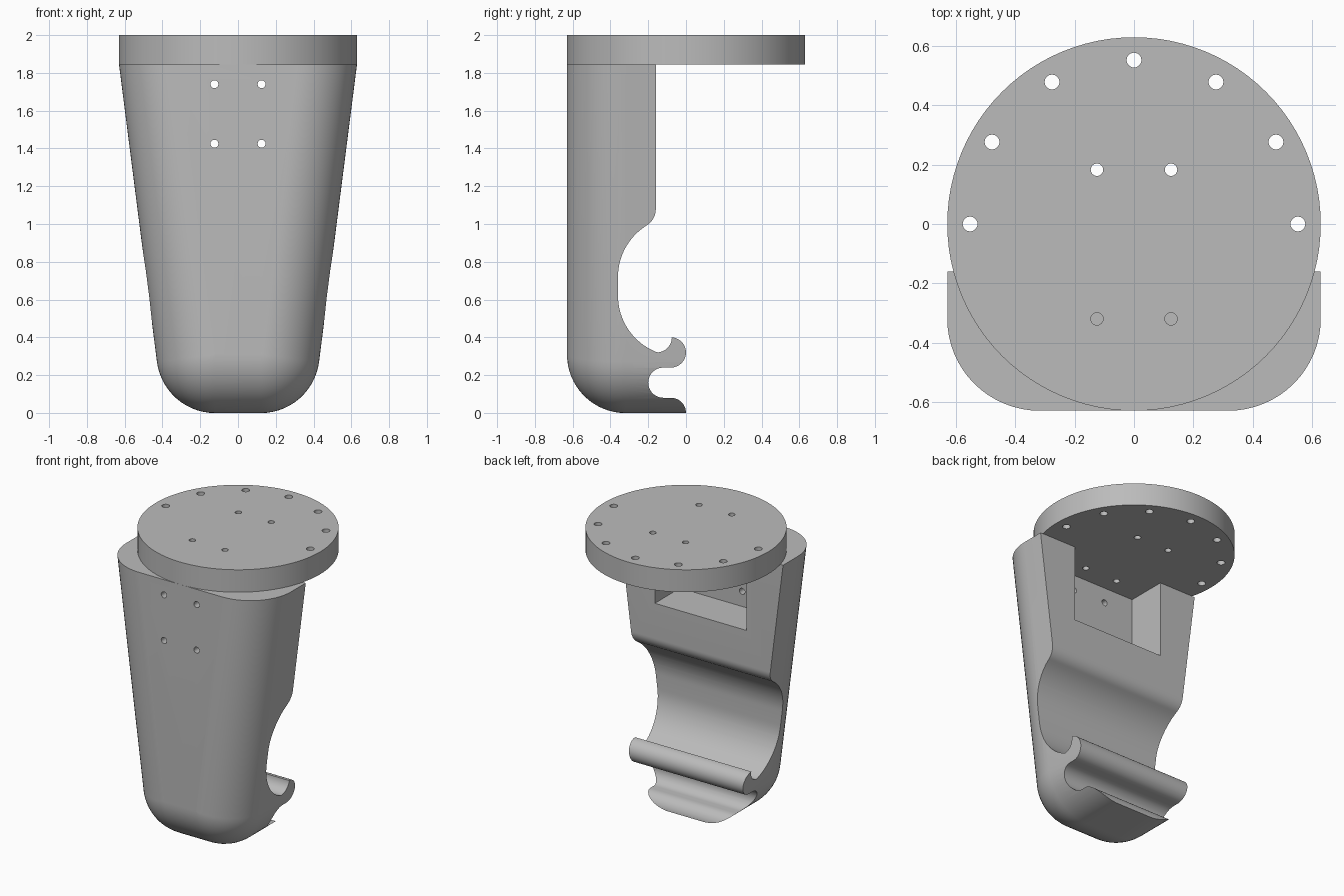
import bpy, bmesh
from math import sin, cos, atan2, pi, radians
from mathutils import Matrix, Vector

cube = bpy.data.objects.get("Cube")
if cube:
    bpy.data.objects.remove(cube, do_unlink=True)

HALF = 0.63      # half width and plate radius
SHELF = 1.845    # underside of the plate
R = 0.31         # edge rounding of the bracket
TAPER = atan2(0.2, 1.56)

grey = bpy.data.materials.new("plain_grey")
grey.use_nodes = True
grey.diffuse_color = (0.5, 0.5, 0.5, 1)
grey.node_tree.nodes["Principled BSDF"].inputs["Base Color"].default_value = (0.5, 0.5, 0.5, 1)


def add_object(name, bm):
    bmesh.ops.recalc_face_normals(bm, faces=bm.faces)
    mesh = bpy.data.meshes.new(name)
    bm.to_mesh(mesh)
    bm.free()
    obj = bpy.data.objects.new(name, mesh)
    bpy.context.collection.objects.link(obj)
    mesh.materials.append(grey)
    return obj


def loft(rings):
    """Closed solid through equal-length rings of points."""
    bm = bmesh.new()
    loops = [[bm.verts.new(p) for p in ring] for ring in rings]
    n = len(loops[0])
    for a, b in zip(loops, loops[1:]):
        for i in range(n):
            j = (i + 1) % n
            bm.faces.new((a[i], a[j], b[j], b[i]))
    bm.faces.new(loops[0])
    bm.faces.new(loops[-1])
    return bm


def arc(cx, cz, r, start, end, steps=16):
    angles = [radians(start + (end - start) * i / steps) for i in range(steps + 1)]
    return [(cx + r * cos(a), cz + r * sin(a)) for a in angles]


def cylinder(bm, centre, r, depth, axis="Z", segments=24):
    turn = Matrix.Rotation(pi / 2, 4, "X") if axis == "Y" else Matrix()
    bmesh.ops.create_cone(bm, cap_ends=True, segments=segments, radius1=r, radius2=r,
                          depth=depth, matrix=Matrix.Translation(centre) @ turn)


def boolean(obj, cutter, operation):
    cutter.hide_render = True
    mod = obj.modifiers.new(operation, "BOOLEAN")
    mod.object, mod.operation, mod.solver = cutter, operation, "EXACT"
    bpy.context.view_layer.objects.active = obj
    bpy.ops.object.modifier_apply(modifier=mod.name)
    bpy.data.objects.remove(cutter, do_unlink=True)


def smooth(obj):
    bpy.ops.object.select_all(action="DESELECT")
    obj.select_set(True)
    bpy.context.view_layer.objects.active = obj
    bpy.ops.object.shade_smooth_by_angle(angle=radians(30))


# Tapered outline, inset evenly at the sides and rounded bottom
def outline(inset, y):
    r = R - inset + 0.001
    corner_x = HALF - (SHELF - R) * 0.2 / 1.56 - R / cos(TAPER)
    right = [(corner_x + r * cos(a), R + r * sin(a))
             for a in (-pi / 2 + (pi / 2 - TAPER) * i / 14 for i in range(15))]
    right.append((HALF - inset / cos(TAPER), SHELF))
    pts = right + [(-x, z) for x, z in reversed(right)]
    return [(x, y, max(z, 0)) for x, z in pts]


rings = []
for i in range(17):
    t = pi / 2 * i / 16
    rings.append(outline(R * (1 - sin(t)), -HALF + R * (1 - cos(t))))
rings.append(outline(0, 0.1))
bracket = add_object("bracket_body", loft(rings))

# Side profile: back wall, hollow, clip lip, groove and foot
profile = [(-0.8, -0.1), (-0.8, 2.1), (-0.16, 2.1)]
profile += arc(-0.26, 1.078, 0.1, 0, -58.4, 10)
profile += arc(-0.04, 0.72, 0.32, 121.6, 180)[1:]
profile += arc(-0.04, 0.62, 0.32, 180, 248)
profile += arc(-0.155, 0.40, 0.08, -85, -2, 12)
profile += arc(-0.08, 0.32, 0.08, 90, -90)
profile += arc(-0.12, 0.16, 0.08, 90, 270)
profile += arc(-0.08, 0, 0.08, 90, 0, 10)
profile.append((0, -0.1))
cutter = add_object("profile_cutter", loft([[(x, y, z) for y, z in profile] for x in (-1, 1)]))
boolean(bracket, cutter, "INTERSECT")

# Pocket behind the upper front wall
bm = bmesh.new()
bmesh.ops.create_cube(bm, size=1, matrix=Matrix.Translation((0, -0.185, 1.67))
                      @ Matrix.Diagonal((0.70, 0.50, 0.70, 1)))
boolean(bracket, add_object("pocket_cutter", bm), "DIFFERENCE")

# Four screw holes through the front wall
bm = bmesh.new()
for x in (-0.125, 0.125):
    for z in (1.425, 1.74):
        cylinder(bm, Vector((x, -0.55, z)), 0.021, 0.4, "Y")
boolean(bracket, add_object("front_hole_cutter", bm), "DIFFERENCE")
smooth(bracket)

# Round mounting plate with a half ring of holes and four inner holes
bm = bmesh.new()
cylinder(bm, Vector((0, 0, (SHELF + 2) / 2)), HALF, 2 - SHELF, segments=96)
plate = add_object("mounting_plate", bm)
bm = bmesh.new()
for i in range(7):
    a = pi * i / 6
    cylinder(bm, Vector((0.553 * cos(a), 0.553 * sin(a), 1.92)), 0.025, 0.4)
for x in (-0.125, 0.125):
    for y in (-0.32, 0.183):
        cylinder(bm, Vector((x, y, 1.92)), 0.021, 0.4)
boolean(plate, add_object("plate_hole_cutter", bm), "DIFFERENCE")
smooth(plate)
